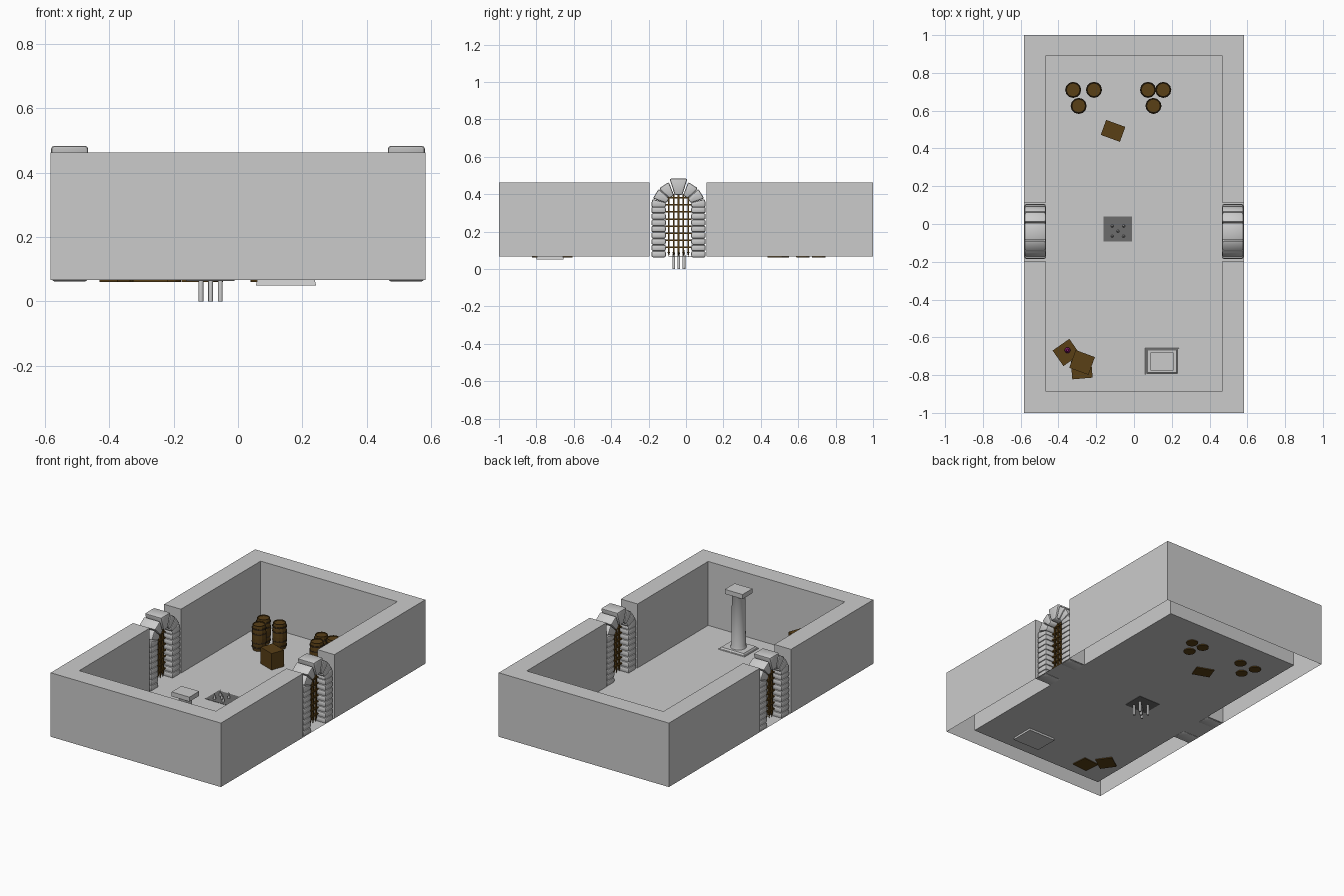
import bpy, bmesh
from math import sin, cos, pi, radians
from mathutils import Matrix, Vector

if "Cube" in bpy.data.objects:
    bpy.data.objects.remove(bpy.data.objects["Cube"])

FLOOR, TOP = 0.066, 0.462
GATE_Y = -0.04


def material(name, rgb):
    m = bpy.data.materials.new(name)
    m.diffuse_color = (*rgb, 1)
    m.use_nodes = True
    m.node_tree.nodes["Principled BSDF"].inputs["Base Color"].default_value = m.diffuse_color
    return m


WOOD = material("wood", (0.10, 0.05, 0.008))
IRON = material("dark_iron", (0.035, 0.02, 0.008))
DARK = material("dark_stone", (0.15, 0.15, 0.15))
GEM = material("purple", (0.25, 0.01, 0.15))


def finish(name, bm, mats=(), smooth=False):
    bmesh.ops.recalc_face_normals(bm, faces=bm.faces)
    me = bpy.data.meshes.new(name)
    bm.to_mesh(me)
    bm.free()
    ob = bpy.data.objects.new(name, me)
    bpy.context.collection.objects.link(ob)
    for m in mats:
        me.materials.append(m)
    if smooth:
        bpy.context.view_layer.objects.active = ob
        ob.select_set(True)
        bpy.ops.object.shade_smooth_by_angle(angle=radians(40))
        ob.select_set(False)
    return ob


def box(bm, centre, size, rot=0):
    mat = Matrix.Translation(centre) @ Matrix.Rotation(rot, 4, 'Z') @ Matrix.Diagonal((*size, 1))
    return bmesh.ops.create_cube(bm, size=1, matrix=mat)["verts"]


def lathe(bm, x, y, profile, n=12, mat=0):
    rings = [[bm.verts.new((x + r * cos(2 * pi * i / n), y + r * sin(2 * pi * i / n), z))
              for i in range(n)] for r, z in profile]
    faces = [bm.faces.new((a[i], a[(i + 1) % n], b[(i + 1) % n], b[i]))
             for a, b in zip(rings, rings[1:]) for i in range(n)]
    faces += [bm.faces.new(rings[0]), bm.faces.new(rings[-1])]
    for f in faces:
        f.material_index = mat


def frustum(bm, x, y, w, d, z0, z1, inset):
    for v in box(bm, (x, y, (z0 + z1) / 2), (w, d, z1 - z0)):
        if v.co.z > (z0 + z1) / 2:
            v.co.x += inset if v.co.x < x else -inset
            v.co.y += inset if v.co.y < y else -inset


# Walls: two U shapes, hollow and open underneath
def wall(name, gap, inner, outer):
    pts = [(-.583, gap), (-.583, outer), (.583, outer), (.583, gap),
           (.468, gap), (.468, inner), (-.468, inner), (-.468, gap)]
    bm = bmesh.new()
    lo = [bm.verts.new((*p, FLOOR)) for p in pts]
    hi = [bm.verts.new((*p, TOP)) for p in pts]
    for i in range(8):
        j = (i + 1) % 8
        bm.faces.new((lo[i], lo[j], hi[j], hi[i]))
    for q in ((0, 1, 6, 7), (1, 2, 5, 6), (2, 3, 4, 5)):
        bm.faces.new([hi[i] for i in q])
    finish(name, bm)


wall("front_wall", -0.195, -0.885, -1.0)
wall("back_wall", 0.11, 0.89, 1.0)

# Floor sheet with a tab in each doorway
bm = bmesh.new()
fp = [(.468, -.885), (.468, -.195), (.583, -.195), (.583, .11), (.468, .11), (.468, .89)]
fp += [(-x, y) for x, y in reversed(fp)]
bm.faces.new([bm.verts.new((*p, FLOOR)) for p in fp])
finish("floor", bm)


# Stone arch: each stone is a bevelled block given by its y-z outline
def stone(bm, outline, depth=0.112):
    n = len(outline)
    s = [[bm.verts.new((sx * depth / 2, y, z)) for y, z in outline] for sx in (-1, 1)]
    faces = [bm.faces.new(s[0]), bm.faces.new(s[1])]
    faces += [bm.faces.new((s[0][i], s[0][(i + 1) % n], s[1][(i + 1) % n], s[1][i])) for i in range(n)]
    edges = {e for f in faces for e in f.edges}
    bmesh.ops.bevel(bm, geom=list(edges), offset=0.009, segments=2, profile=0.5, affect='EDGES')


def make_arch(name, x):
    bm = bmesh.new()
    rows, spring, r0, r1 = 8, 0.33, 0.068, 0.145
    h = (spring + 0.002 - 0.062) / rows
    for sy in (-1, 1):
        for k in range(rows):
            z = 0.062 + k * h
            stone(bm, [(sy * r0, z), (sy * r1, z), (sy * r1, z + h), (sy * r0, z + h)])
        stone(bm, [(sy * r0, spring), (sy * r1, spring), (sy * .142, .374), (sy * .066, .355)])
        for a0, a1 in ((19, 43), (44, 69)):
            stone(bm, [(sy * r * cos(radians(a)), spring + r * sin(radians(a)))
                       for r, a in ((r0, a0), (r1, a0), (r1, a1), (r0, a1))])
    stone(bm, [(-.02, .395), (.02, .395), (.048, .483), (-.048, .483)], 0.115)
    ob = finish(name, bm, smooth=True)
    ob.location = (x, GATE_Y, 0)


# Barred gate
def make_gate(name, x):
    bm = bmesh.new()
    for k in range(-2, 3):
        y = k * 0.026
        top = 0.33 + (0.075 ** 2 - y * y) ** 0.5
        box(bm, (0, y, (0.09 + top) / 2), (0.010, 0.009, top - 0.09))
        tip = bmesh.ops.create_cone(bm, cap_ends=True, segments=4, radius1=0.0005, radius2=0.0065,
                                    depth=0.022, matrix=Matrix.Translation((0, y, 0.079)))
    for k in range(8):
        z = 0.115 + k * 0.038
        half = 0.07 if z < 0.34 else (0.075 ** 2 - (z - 0.33) ** 2) ** 0.5
        box(bm, (0, 0, z), (0.016, 2 * half, 0.008))
    ob = finish(name, bm, [WOOD])
    ob.location = (x, GATE_Y, 0)


for side, sx in (("left", -1), ("right", 1)):
    make_arch(side + "_arch", sx * 0.523)
    make_gate(side + "_gate", sx * 0.523)

# Spike trap plate and spikes
bm = bmesh.new()
box(bm, (-0.086, -0.026, FLOOR), (0.15, 0.132, 0.004))
finish("trap_plate", bm, [DARK])
bm = bmesh.new()
for dx, dy in ((0, 0), (-1, -1), (-1, 1), (1, -1), (1, 1)):
    lathe(bm, -0.085 + dx * 0.03, -0.038 + dy * 0.027,
          [(0.0075, 0), (0.0075, 0.075), (0.0008, 0.105)], 10)
finish("trap_spikes", bm, smooth=True)

# Pedestal: plinth, round shaft and square cap
bm = bmesh.new()
px, py = 0.149, -0.727
frustum(bm, px, py, 0.187, 0.147, 0.05, 0.07, 0.005)
frustum(bm, px, py, 0.165, 0.13, 0.07, 0.08, 0.006)
lathe(bm, px, py, [(0.046, 0.08), (0.042, 0.095), (0.038, 0.40), (0.044, 0.41)], 16)
box(bm, (px, py, 0.423), (0.122, 0.096, 0.028))
finish("pedestal", bm, smooth=True)

# Barrels with dark hoops
for i, (x, y) in enumerate([(-.322, .71), (-.212, .71), (-.293, .625),
                            (.074, .71), (.155, .71), (.103, .625)]):
    bm = bmesh.new()
    lathe(bm, x, y, [(0.035, 0.061), (0.040, 0.10), (0.0415, 0.142), (0.040, 0.183),
                     (0.036, 0.222), (0.032, 0.222), (0.032, 0.217)])
    for z in (0.085, 0.115, 0.17, 0.20):
        lathe(bm, x, y, [(0.0415, z - 0.004), (0.0425, z), (0.0415, z + 0.004)], 12, 1)
    finish(f"barrel_{i + 1}", bm, [WOOD, IRON])

# Crates
for i, (x, y, z, rot) in enumerate([(-.111, .493, .061, -20), (-.358, -.68, .061, 35),
                                    (-.277, -.768, .061, 5), (-.275, -.733, .168, -20)]):
    bm = bmesh.new()
    box(bm, (x, y, z + 0.0535), (0.108, 0.084 if i == 0 else 0.1, 0.107), radians(rot))
    finish(f"crate_{i + 1}", bm, [WOOD])

# Small potion resting on a crate
bm = bmesh.new()
lathe(bm, -0.352, -0.668, [(0.010, 0.168), (0.016, 0.176), (0.016, 0.184), (0.007, 0.196), (0.006, 0.206)], 10)
finish("potion", bm, [GEM], smooth=True)
